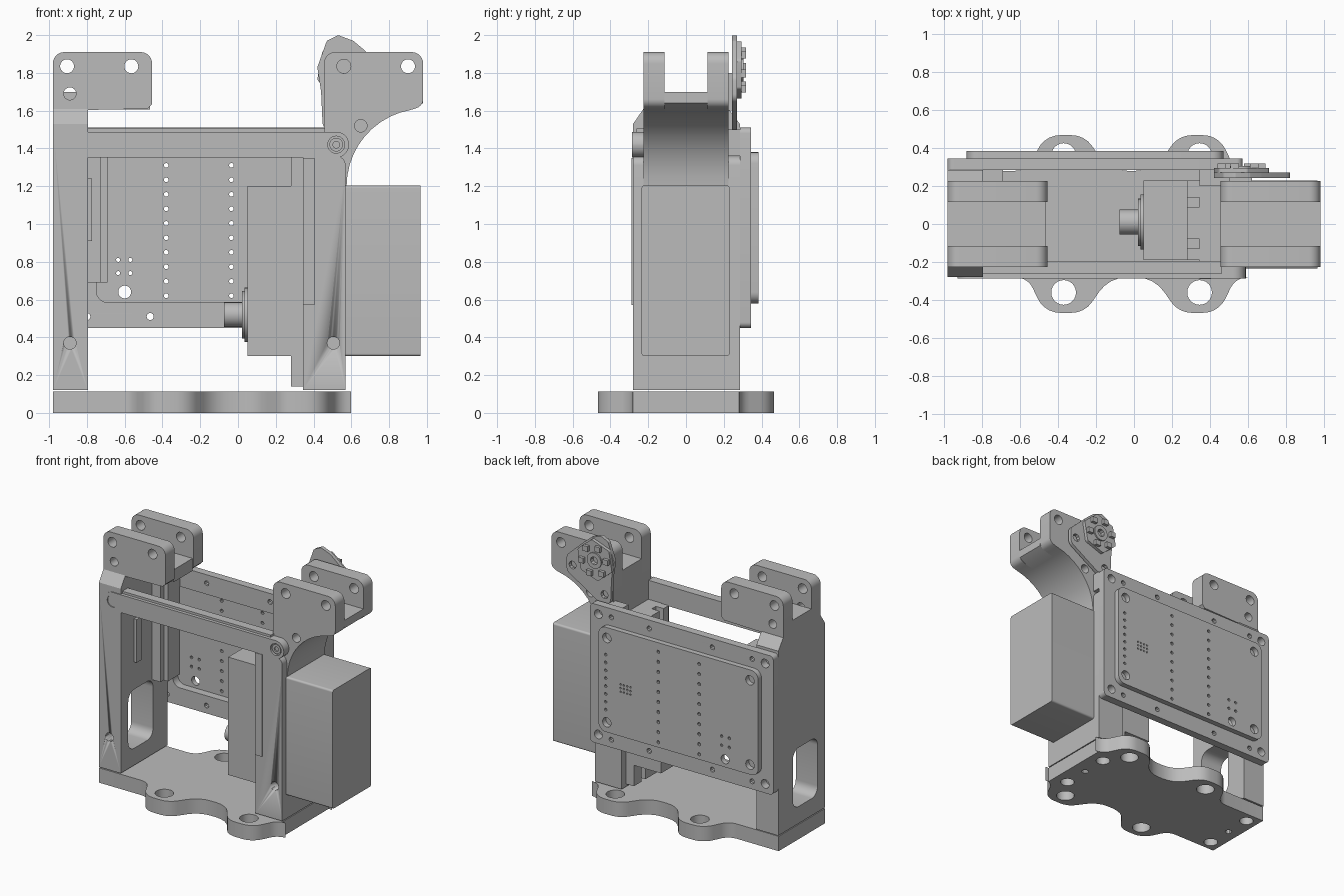
import bpy, bmesh, math
from mathutils import Vector

cube = bpy.data.objects.get("Cube")
if cube:
    bpy.data.objects.remove(cube, do_unlink=True)

grey = bpy.data.materials.new("plain grey")
grey.use_nodes = True
COLOUR = (0.5, 0.5, 0.5, 1)
grey.diffuse_color = COLOUR
for node in grey.node_tree.nodes:
    if node.type == 'BSDF_PRINCIPLED':
        node.inputs["Base Color"].default_value = COLOUR

parts = []
AXES = {'x': lambda u, v, w: (w, u, v),
        'y': lambda u, v, w: (u, w, v),
        'z': lambda u, v, w: (u, v, w)}


def outline(points):
    """Polygon whose corners (u, v, radius) are filleted."""
    out = []
    pts = [(Vector(p[:2]), p[2] if len(p) > 2 else 0) for p in points]
    for i, (p, r) in enumerate(pts):
        if not r:
            out.append(p)
            continue
        a = (pts[i - 1][0] - p).normalized()
        b = (pts[(i + 1) % len(pts)][0] - p).normalized()
        half = a.angle(b) / 2
        c = p + (a + b).normalized() * r / math.sin(half)
        s = p + a * r / math.tan(half) - c
        e = p + b * r / math.tan(half) - c
        turn = s.angle(e)
        n = max(3, int(turn / 0.2))
        for k in range(n + 1):
            t = k / n
            out.append(c + (s * math.sin((1 - t) * turn) + e * math.sin(t * turn)) / math.sin(turn))
    return out


def rect(u0, u1, v0, v1, r=0):
    return [(u0, v0, r), (u1, v0, r), (u1, v1, r), (u0, v1, r)]


def circle(u, v, r):
    n = 24 if r > 0.03 else 10
    return [Vector((u + r * math.cos(math.tau * k / n), v + r * math.sin(math.tau * k / n)))
            for k in range(n)]


def prism(name, axis, lo, hi, shape, holes=(), loops=()):
    """Filled outline with round holes and cut-out loops, extruded along an axis."""
    cu = bpy.data.curves.new(name, 'CURVE')
    cu.dimensions, cu.fill_mode, cu.extrude = '2D', 'BOTH', (hi - lo) / 2
    rings = [outline(shape)] + [circle(*h) for h in holes] + [outline(s) for s in loops]
    for ring in rings:
        sp = cu.splines.new('POLY')
        sp.points.add(len(ring) - 1)
        for q, p in zip(sp.points, ring):
            q.co = (p.x, p.y, 0, 1)
        sp.use_cyclic_u = True
    tmp = bpy.data.objects.new(name + " helper", cu)
    bpy.context.collection.objects.link(tmp)
    dg = bpy.context.evaluated_depsgraph_get()
    mesh = bpy.data.meshes.new_from_object(tmp.evaluated_get(dg))
    bpy.data.objects.remove(tmp, do_unlink=True)
    bm = bmesh.new()
    bm.from_mesh(mesh)
    for v in bm.verts:
        v.co = AXES[axis](v.co.x, v.co.y, v.co.z + (lo + hi) / 2)
    bmesh.ops.remove_doubles(bm, verts=bm.verts, dist=1e-5)
    bmesh.ops.recalc_face_normals(bm, faces=bm.faces)
    bm.to_mesh(mesh)
    bm.free()
    mesh.materials.clear()
    mesh.materials.append(grey)
    ob = bpy.data.objects.new(name, mesh)
    bpy.context.collection.objects.link(ob)
    parts.append(ob)
    return ob


def box(name, x0, x1, y0, y1, z0, z1):
    return prism(name, 'z', z0, z1, rect(x0, x1, y0, y1))


def drill(ob, axis, lo, hi, holes):
    """Cut blind round holes with hidden cutters."""
    for h in holes:
        cutter = prism("drill cutter", axis, lo, hi, [tuple(p) for p in circle(*h)])
        parts.remove(cutter)
        cutter.hide_render = True
        cutter.hide_set(True)
        m = ob.modifiers.new("hole", 'BOOLEAN')
        m.operation, m.solver, m.object = 'DIFFERENCE', 'EXACT', cutter


# Base plate with four mounting lobes
def lobe(c, s):
    return [(c - s * .19, -.28, .1), (c - s * .1, -.467, .13),
            (c + s * .11, -.467, .13), (c + s * .24, -.28, .18)]


front = [(-.98, -.28)] + lobe(-.37, 1) + lobe(.345, -1)[::-1] + [(.57, -.28)]
holes = [(x, s * .36, .065) for x in (-.37, .345) for s in (-1, 1)]
holes += [(x, s * .2, .05) for x in (-.89, .46) for s in (-1, 1)]
holes += [(-.89, 0, .025), (.46, 0, .025)]
prism("base_plate", 'z', 0, .113, front + [(p[0], -p[1], *p[2:]) for p in front[::-1]], holes)

# Right column with cable slot and chamfered top
column = prism("right_column", 'x', -.98, -.795,
               [(-.28, .12), (.285, .12), (.285, 1.53), (.225, 1.61), (-.225, 1.61), (-.28, 1.53)],
               loops=[rect(-.19, .11, .25, .7, .07)])
drill(column, 'y', -.4, -.2, [(-.89, .37, .033)])
prism("slide_rail", 'z', .69, 1.49, rect(-.8, -.725, .1, .285))
prism("slide_cover", 'z', .69, 1.49, rect(-.73, -.69, .14, .285))
prism("contact_strip", 'z', .91, 1.24, rect(-.8, -.772, -.12, -.06))

# Right clevis
ear = [(-.98, 1.6), (-.48, 1.61), (-.455, 1.635), (-.455, 1.91, .06), (-.98, 1.91, .06)]
ear_holes = [(-.905, 1.835, .037), (-.565, 1.835, .037), (-.89, 1.69, .033)]
for side, y in (("front", -.225), ("back", .115)):
    prism("right_clevis_ear_" + side, 'y', y, y + .11, ear, ear_holes)
box("right_clevis_floor", -.98, -.465, -.115, .115, 1.605, 1.7)

# Left clevis with its curved underside
arc = [(.985 - .41 * math.cos(a), 1.2 + .41 * math.sin(a))
       for a in [math.radians(d) for d in range(0, 81, 8)]]
under = [(.455, 1.2)] + arc + [(.98, 1.625, .05)]
for side, y in (("front", -.225), ("back", .115)):
    prism("left_clevis_ear_" + side, 'y', y, y + .11,
          under + [(.98, 1.91, .06), (.455, 1.91, .06)],
          [(.56, 1.835, .037), (.9, 1.835, .037), (.65, 1.52, .033)])
prism("left_clevis_core", 'y', -.115, .115, under[:-1] + [(.98, 1.64), (.98, 1.7), (.455, 1.7)])

# Left column
column = prism("left_column", 'y', -.28, .285,
               [(.345, .12), (.57, .12), (.57, 1.36, .05), (.345, 1.36)])
drill(column, 'y', -.4, -.2, [(.505, .37, .033)])
box("left_column_step", .345, .405, -.288, -.2, .57, 1.35)
box("left_column_back", .345, .57, .2, .285, 1.36, 1.5)

# Motor through the left column
motor = prism("motor_body", 'x', .565, .965, rect(-.235, .23, .3, 1.205, .015))
box("motor_gearbox", .05, .285, -.19, .23, .3, 1.2)
box("motor_flange", .28, .35, -.19, .23, .24, 1.26)
for name, z0, z1 in (("lower", .14, .24), ("upper", 1.26, 1.36)):
    for i, (y0, y1) in enumerate(((-.19, -.13), (-.08, .09), (.14, .23))):
        box(f"motor_{name}_tab_{i + 1}", .28, .35, y0, y1, z0, z1)
prism("shaft_collar", 'x', .035, .06, [tuple(p) for p in circle(.01, .52, .145)])
prism("shaft_collar_rim", 'x', .02, .04, [tuple(p) for p in circle(.01, .52, .125)])
prism("motor_shaft", 'x', -.075, .05, [tuple(p) for p in circle(.01, .52, .066)])

# Front link bar: a recessed screw at each end
ends = (-.86, .52)
bar = rect(-.928, .588, 1.352, 1.488, .0679)
prism("link_bar", 'y', -.27, -.195, bar)
prism("link_bar_face", 'y', -.287, -.27, bar, [(x, 1.42, .045) for x in ends])
prism("link_bar_ridge", 'y', -.262, -.195, rect(-.8, .46, 1.48, 1.505))
for i, x in enumerate(ends):
    prism(f"link_screw_{i + 1}", 'y', -.28, -.265, [tuple(p) for p in circle(x, 1.42, .036)],
          [(x, 1.42, .018)])

# Back frame with a window behind the circuit board
holes = [(x, z, .033) for x in (-.91, .5) for z in (.52, 1.44)]
holes += [(x, z, .019) for x in (-.8, -.465, .07, .39) for z in (.51, 1.445)]
prism("back_frame", 'y', .285, .345, rect(-.98, .57, .45, 1.51, .03), holes,
      [rect(-.75, .34, .585, 1.36, .06)])

# Circuit board with pin holes
holes = [(x, .62 + .0767 * k, .0125) for x in (-.38, -.035) for k in range(10)]
holes += [(.41, .75 + .06 * k, .011) for k in range(8)]
holes += [(x, z, .011) for x in (-.635, -.57) for z in (.74, .81)]
holes += [(.2 + .028 * i, .92 + .028 * j, .007) for i in range(4) for j in range(3)]
holes += [(x, z, .036) for x in (-.81, .4) for z in (.655, 1.3)] + [(-.6, .64, .034)]
prism("circuit_board", 'y', .345, .385, rect(-.88, .47, .58, 1.38, .06), holes)

# Sensor lever and encoder on the back of the left clevis
prism("sensor_lever", 'y', .243, .27,
      [(.45, 1.48, .05), (.56, 1.5, .06), (.82, 1.66, .05), (.82, 1.78, .05), (.67, 1.92, .02),
       (.61, 1.97, .02), (.53, 2.0, .02), (.47, 1.97, .02), (.42, 1.83, .02), (.44, 1.7)],
      [(.77, 1.715, .03), (.5, 1.56, .03)])
box("lever_spacer", .5, .62, .2, .245, 1.6, 1.8)
hexagon = [(.565 + .155 * math.cos(a), 1.815 + .155 * math.sin(a), .02)
           for a in [math.radians(20 + 60 * k) for k in range(6)]]
prism("encoder_board", 'y', .27, .295, hexagon, [(.565, 1.815, .03)])
prism("encoder_ring", 'y', .295, .305, [tuple(p) for p in circle(.565, 1.815, .06)],
      [(.565, 1.815, .03)])
for k in range(6):
    a = math.radians(50 + 60 * k)
    x, z = .565 + .105 * math.cos(a), 1.815 + .105 * math.sin(a)
    prism(f"encoder_chip_{k + 1}", 'y', .295, .318, rect(x - .022, x + .022, z - .02, z + .02))

# Smooth the round edges and keep the rest sharp
bpy.ops.object.select_all(action='DESELECT')
for ob in parts:
    ob.select_set(True)
bpy.context.view_layer.objects.active = parts[0]
bpy.ops.object.shade_smooth_by_angle(angle=math.radians(30))
